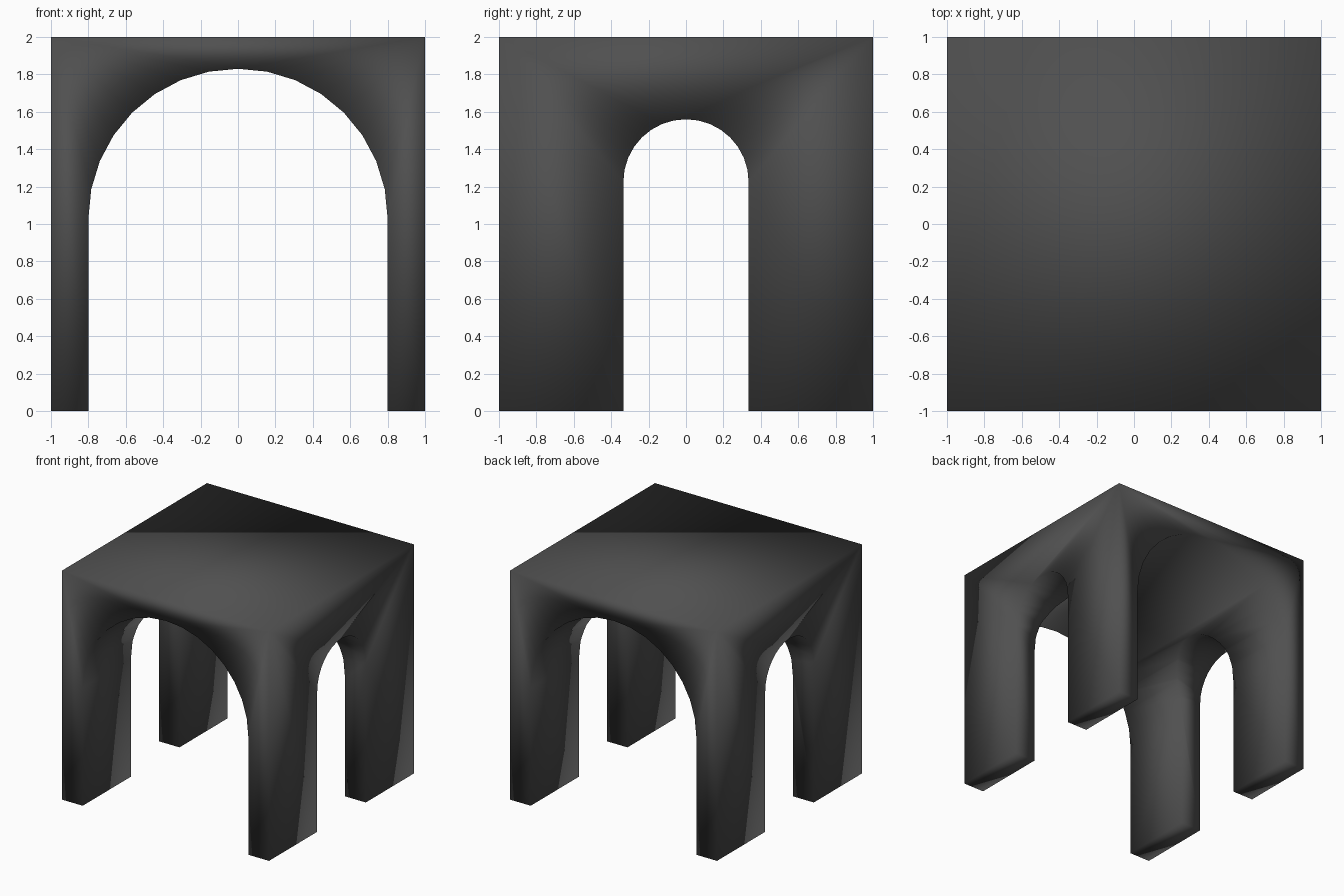
import bpy, bmesh, math

if "Cube" in bpy.data.objects:
    bpy.data.objects.remove(bpy.data.objects["Cube"])

# One dark grey for the whole block
grey = bpy.data.materials.new("dark grey")
grey.diffuse_color = (0.08, 0.08, 0.08, 1)
grey.use_nodes = True
grey.node_tree.nodes["Principled BSDF"].inputs["Base Color"].default_value = grey.diffuse_color


def arch(radius, spring, base, steps):
    """Points of a semicircular arch, from right foot to left foot."""
    pts = [(radius, base)]
    for i in range(steps + 1):
        a = math.pi * i / steps
        pts.append((radius * math.cos(a), spring + radius * math.sin(a)))
    return pts + [(-radius, base)]


def prism(name, profile, half, along):
    """Extrude a (u, z) profile symmetrically along x or y."""
    def place(u, z, d):
        return (u, d, z) if along == "y" else (d, u, z)
    bm = bmesh.new()
    face = bm.faces.new([bm.verts.new(place(u, z, -half)) for u, z in profile])
    new = bmesh.ops.extrude_face_region(bm, geom=[face])["geom"]
    for v in new:
        if isinstance(v, bmesh.types.BMVert):
            v.co = place(v.co.x if along == "y" else v.co.y, v.co.z, half)
    bmesh.ops.recalc_face_normals(bm, faces=bm.faces)
    me = bpy.data.meshes.new(name)
    bm.to_mesh(me)
    bm.free()
    ob = bpy.data.objects.new(name, me)
    bpy.context.collection.objects.link(ob)
    me.materials.append(grey)
    return ob


# Block with the wide barrel vault running front to back
outline = [(-1, 0), (-1, 2), (1, 2), (1, 0)] + arch(0.8, 1.03, 0, 16)
block = prism("arched_block", outline, 1, "y")

# Narrow arched passage crossing from side to side
cutter = prism("side_passage_cutter", arch(0.335, 1.225, -0.5, 16), 1.5, "x")
cutter.hide_render = True

cut = block.modifiers.new("side passage", "BOOLEAN")
cut.operation = "DIFFERENCE"
cut.solver = "EXACT"
cut.object = cutter
bpy.context.view_layer.objects.active = block
block.select_set(True)
bpy.ops.object.modifier_apply(modifier=cut.name)
bpy.data.objects.remove(cutter)

# Soft shading across every edge
for p in block.data.polygons:
    p.use_smooth = True
